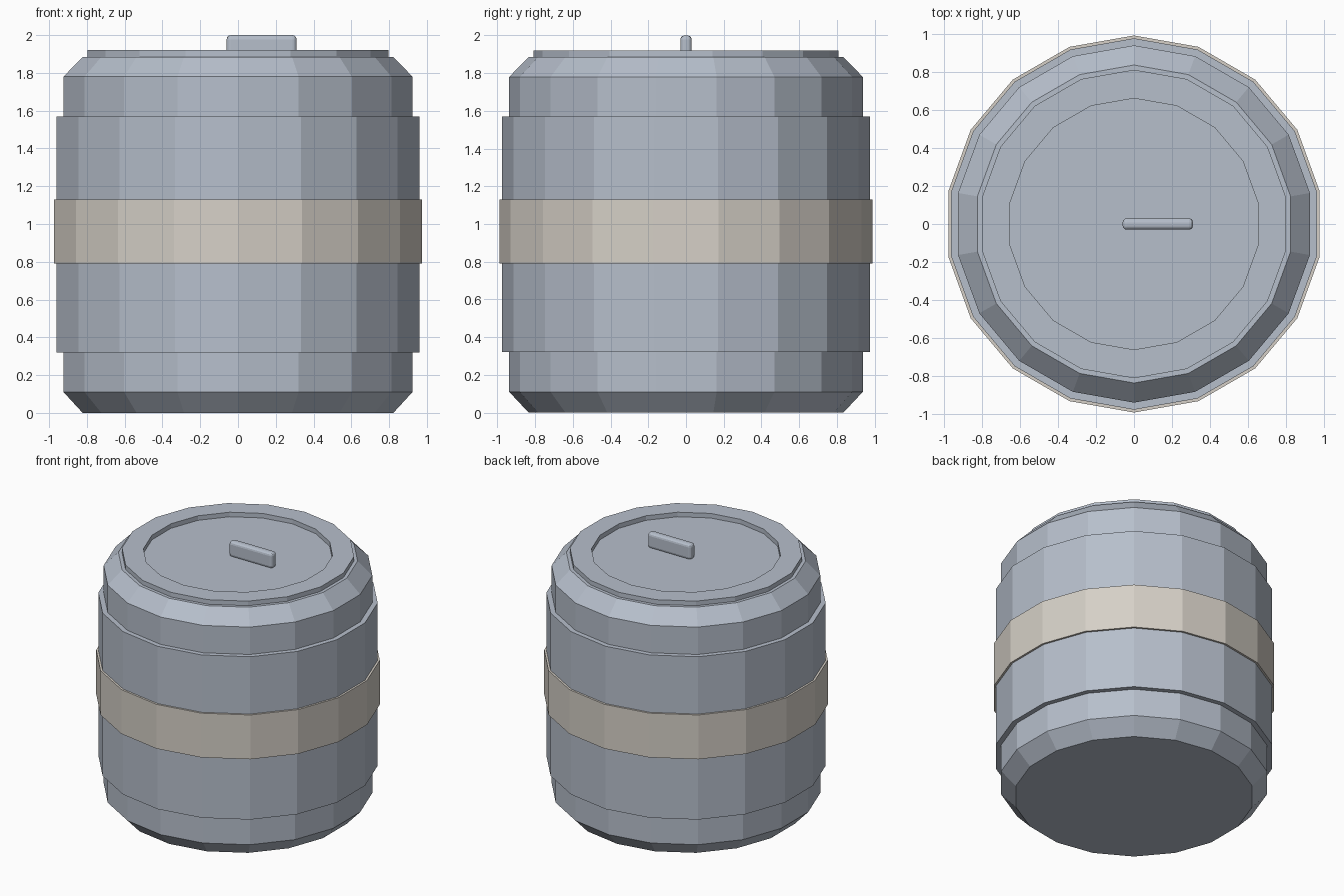
import bpy
import bmesh
from math import cos, sin, pi

SIDES = 18

cube = bpy.data.objects.get("Cube")
if cube:
    bpy.data.objects.remove(cube, do_unlink=True)


def make_material(name, rgb):
    mat = bpy.data.materials.new(name)
    mat.use_nodes = True
    colour = (*rgb, 1.0)
    mat.diffuse_color = colour
    mat.node_tree.nodes["Principled BSDF"].inputs["Base Color"].default_value = colour
    return mat


def add_object(name, bm, mat):
    bmesh.ops.recalc_face_normals(bm, faces=bm.faces)
    mesh = bpy.data.meshes.new(name)
    bm.to_mesh(mesh)
    bm.free()
    mesh.materials.append(mat)
    obj = bpy.data.objects.new(name, mesh)
    bpy.context.collection.objects.link(obj)
    return obj


def lathe(name, profile, mat, capped=False, closed=False):
    """Turn a (radius, height) profile into a faceted solid or ring."""
    bm = bmesh.new()
    angles = [pi / 2 + 2 * pi * i / SIDES for i in range(SIDES)]
    rings = [[bm.verts.new((r * cos(a), r * sin(a), z)) for a in angles]
             for r, z in profile]
    pairs = list(zip(rings, rings[1:]))
    if closed:
        pairs.append((rings[-1], rings[0]))
    for low, high in pairs:
        for i in range(SIDES):
            j = (i + 1) % SIDES
            bm.faces.new((low[i], low[j], high[j], high[i]))
    if capped:
        bm.faces.new(rings[0])
        bm.faces.new(rings[-1])
    return add_object(name, bm, mat)


def sleeve(name, inner, outer, bottom, top, mat):
    profile = [(inner, bottom), (outer, bottom), (outer, top), (inner, top)]
    return lathe(name, profile, mat, closed=True)


steel = make_material("blue grey metal", (0.47, 0.52, 0.60))
beige = make_material("pale beige band", (0.67, 0.63, 0.57))

# Body with chamfered foot and shoulder
lathe("body", [(0.835, 0), (0.938, 0.11), (0.938, 1.78), (0.835, 1.885)],
      steel, capped=True)

# Thicker wall, coloured band and raised lid rim
sleeve("wall_sleeve", 0.93, 0.975, 0.32, 1.57, steel)
sleeve("middle_band", 0.97, 0.99, 0.79, 1.13, beige)
sleeve("lid_rim", 0.66, 0.81, 1.88, 1.92, steel)

# Lid handle, set off centre, with rounded edges
bm = bmesh.new()
bmesh.ops.create_cube(bm, size=1)
bmesh.ops.scale(bm, vec=(0.37, 0.06, 0.12), verts=bm.verts)
bmesh.ops.translate(bm, vec=(0.125, 0, 1.94), verts=bm.verts)
handle = add_object("lid_handle", bm, steel)
bevel = handle.modifiers.new("rounded edges", 'BEVEL')
bevel.width = 0.022
bevel.segments = 3
